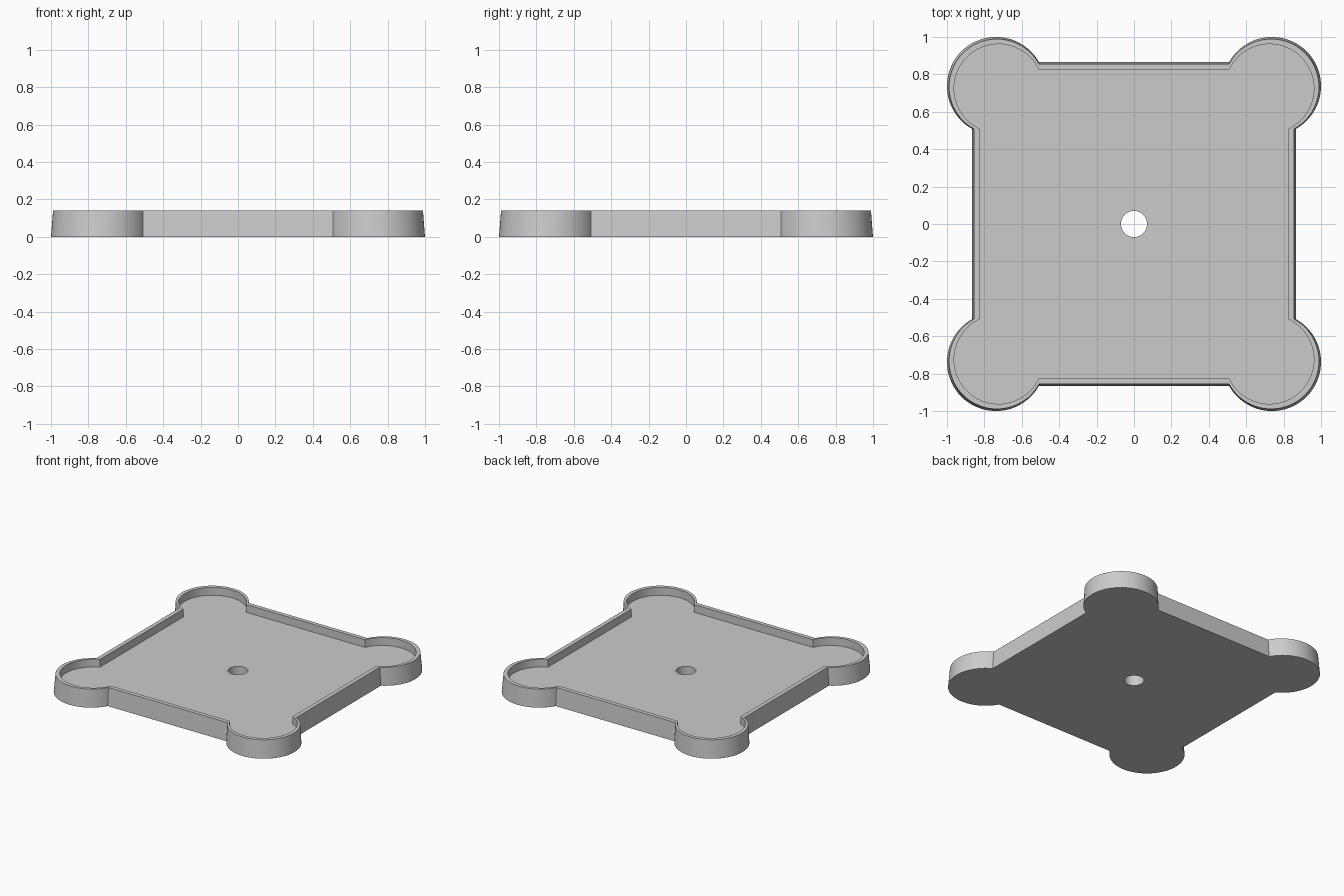
import bpy, bmesh, math

cube = bpy.data.objects.get("Cube")
if cube:
    bpy.data.objects.remove(cube, do_unlink=True)

HEIGHT, FLOOR = 0.14, 0.08
NOTCH = 0.508          # where each straight side meets a corner lobe
ARC, HOLE_SIDES = 40, 48

grey = bpy.data.materials.new("plain grey")
grey.use_nodes = True
colour = (0.6, 0.6, 0.6, 1)
grey.diffuse_color = colour
grey.node_tree.nodes["Principled BSDF"].inputs["Base Color"].default_value = colour


def outline(side, extent):
    """Square with round corner lobes: side is the flat edge, extent the lobe tip."""
    s = NOTCH + side - extent
    c = s + math.sqrt(s * s - NOTCH**2 - side**2 + extent**2)
    r = extent - c
    start = math.atan2(NOTCH - c, side - c)
    end = math.atan2(side - c, NOTCH - c)
    points = []
    for quarter in range(4):
        turn = quarter * math.pi / 2
        for i in range(ARC + 1):
            a = start + (end - start) * i / ARC
            x, y = c + r * math.cos(a), c + r * math.sin(a)
            points.append((x * math.cos(turn) - y * math.sin(turn),
                           x * math.sin(turn) + y * math.cos(turn)))
    return points


def circle(radius):
    return [(radius * math.cos(t), radius * math.sin(t))
            for t in (math.tau * i / HOLE_SIDES for i in range(HOLE_SIDES))]


bm = bmesh.new()


def ring(points, z):
    verts = [bm.verts.new((x, y, z)) for x, y in points]
    edges = [bm.edges.new((v, verts[i - 1])) for i, v in enumerate(verts)]
    return verts, edges


def skin(lower, upper):
    a, b = lower[0], upper[0]
    for i in range(len(a)):
        bm.faces.new((a[i - 1], a[i], b[i], b[i - 1]))


# Tapered outer wall, flat rim and upright inner wall
base = ring(outline(0.865, 1.0), 0)
rim_outer = ring(outline(0.855, 0.989), HEIGHT)
rim_inner = ring(outline(0.823, 0.962), HEIGHT)
floor_edge = ring(outline(0.823, 0.962), FLOOR)
skin(base, rim_outer)
skin(rim_outer, rim_inner)
skin(rim_inner, floor_edge)

# Central hole through the floor
hole_top = ring(circle(0.07), FLOOR)
hole_bottom = ring(circle(0.07), 0)
skin(hole_top, hole_bottom)

# Floor and underside, each with the hole left open
for outer, inner, up in ((floor_edge, hole_top, 1), (base, hole_bottom, -1)):
    bmesh.ops.triangle_fill(bm, edges=outer[1] + inner[1],
                            use_beauty=True, normal=(0, 0, up))

bmesh.ops.recalc_face_normals(bm, faces=bm.faces[:])
mesh = bpy.data.meshes.new("tray")
bm.to_mesh(mesh)
bm.free()
mesh.materials.append(grey)
tray = bpy.data.objects.new("tray", mesh)
bpy.context.collection.objects.link(tray)

bpy.ops.object.select_all(action='DESELECT')
tray.select_set(True)
bpy.context.view_layer.objects.active = tray
bpy.ops.object.shade_smooth_by_angle(angle=math.radians(30))
